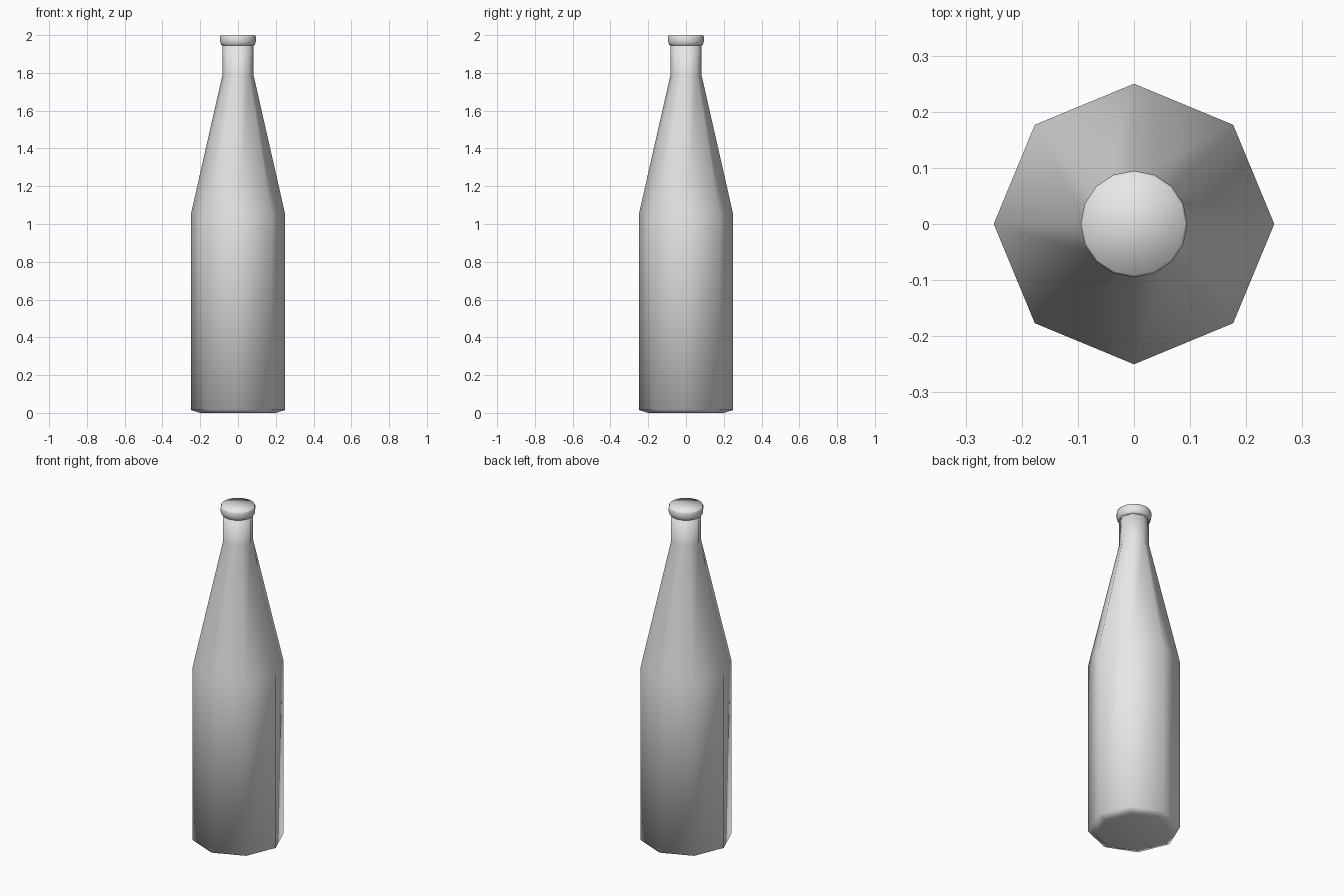
import bpy
import bmesh
from math import cos, sin, tau

cube = bpy.data.objects.get("Cube")
if cube:
    bpy.data.objects.remove(cube, do_unlink=True)

grey = bpy.data.materials.new("light grey")
grey.use_nodes = True
colour = (0.8, 0.8, 0.8, 1)
grey.diffuse_color = colour
grey.node_tree.nodes["Principled BSDF"].inputs["Base Color"].default_value = colour


def lathe(name, sides, profile):
    """Revolve (radius, height) pairs around z, closing both ends."""
    bm = bmesh.new()
    angles = [tau * i / sides for i in range(sides)]
    rings = [[bm.verts.new((r * cos(a), r * sin(a), z)) for a in angles]
             for r, z in profile]
    for low, high in zip(rings, rings[1:]):
        for i in range(sides):
            j = (i + 1) % sides
            bm.faces.new((low[i], low[j], high[j], high[i]))
    bm.faces.new(rings[0][::-1])
    bm.faces.new(rings[-1])
    for face in bm.faces:
        face.smooth = True
    mesh = bpy.data.meshes.new(name)
    bm.to_mesh(mesh)
    bm.free()
    mesh.materials.append(grey)
    obj = bpy.data.objects.new(name, mesh)
    bpy.context.collection.objects.link(obj)
    return obj


# Eight-sided bottle: base, straight body, tapered shoulder, neck
lathe("bottle", 8, [(0.2, 0), (0.25, 0.015), (0.25, 1.05),
                    (0.082, 1.79), (0.082, 1.97)])

# Rounded crown cap, narrowing under its rim
lathe("cap", 16, [(0.084, 1.945), (0.09, 1.95), (0.095, 1.967),
                  (0.095, 1.99), (0.091, 2.0)])
